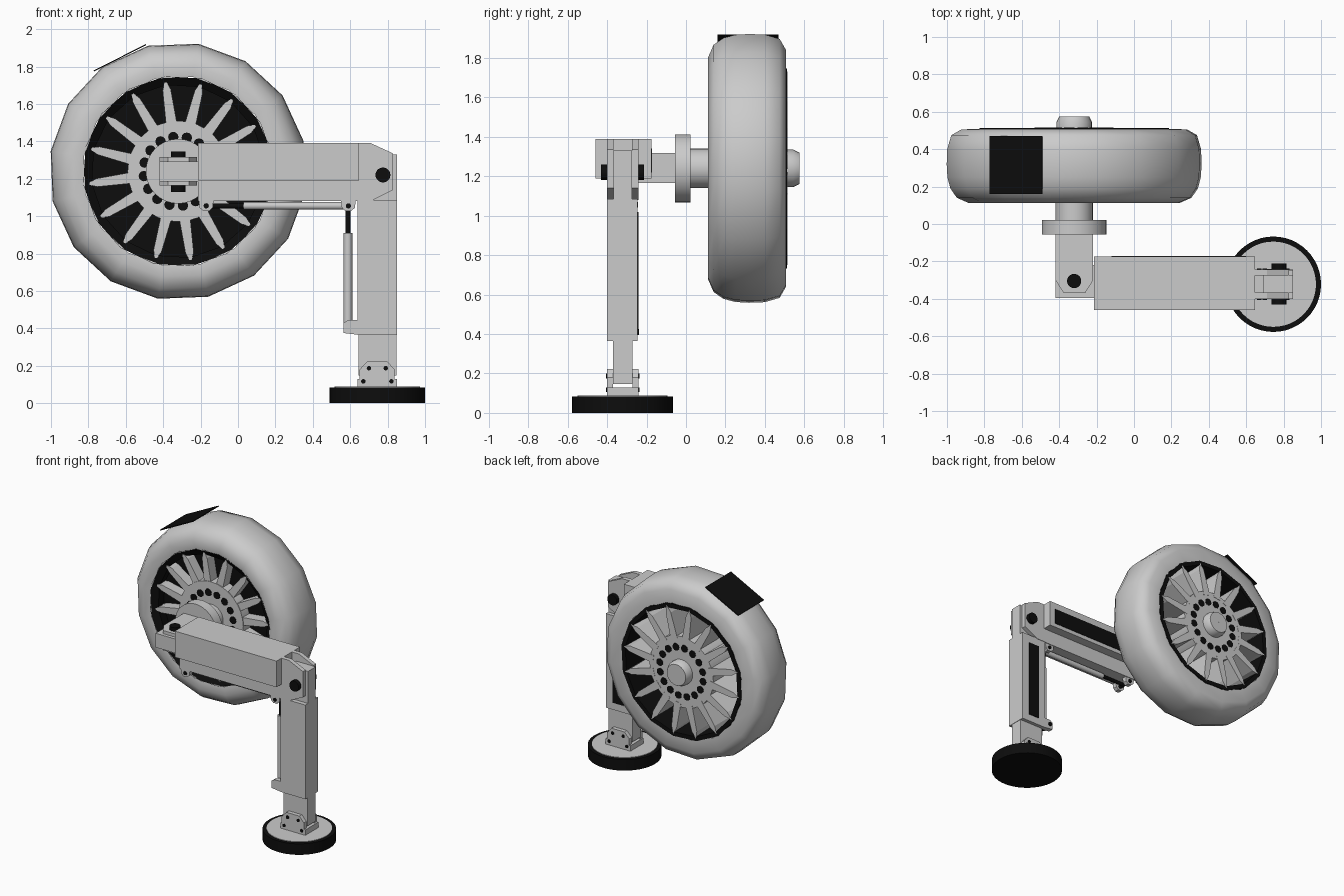
import bpy, bmesh
from math import cos, sin, radians, pi
from mathutils import Vector

if "Cube" in bpy.data.objects:
    bpy.data.objects.remove(bpy.data.objects["Cube"])

black = bpy.data.materials.new("black")
black.diffuse_color = (0.004, 0.004, 0.004, 1)
black.use_nodes = True
black.node_tree.nodes["Principled BSDF"].inputs["Base Color"].default_value = black.diffuse_color
WX, WZ = -0.32, 1.24          # wheel centre
FX, FY = 0.745, -0.322        # foot centre


def finish(name, bm, mat=None, smooth=None):
    bmesh.ops.recalc_face_normals(bm, faces=bm.faces)
    me = bpy.data.meshes.new(name)
    bm.to_mesh(me)
    bm.free()
    ob = bpy.data.objects.new(name, me)
    bpy.context.collection.objects.link(ob)
    if mat:
        me.materials.append(mat)
    if smooth:
        bpy.ops.object.select_all(action='DESELECT')
        ob.select_set(True)
        bpy.context.view_layer.objects.active = ob
        bpy.ops.object.shade_smooth_by_angle(angle=radians(smooth))
    return ob


def place(axis, u, v, w):
    """u, v lie across the axis, w along it."""
    return {'x': (w, u, v), 'y': (u, w, v), 'z': (u, v, w)}[axis]


def add_prism(bm, pts, axis, a, b):
    lo = [bm.verts.new(place(axis, u, v, a)) for u, v in pts]
    hi = [bm.verts.new(place(axis, u, v, b)) for u, v in pts]
    bm.faces.new(lo)
    bm.faces.new(hi[::-1])
    n = len(pts)
    for i in range(n):
        j = (i + 1) % n
        bm.faces.new((lo[i], lo[j], hi[j], hi[i]))


def prism(name, pts, axis, spans, mat=None, smooth=None):
    bm = bmesh.new()
    for a, b in spans:
        add_prism(bm, pts, axis, a, b)
    return finish(name, bm, mat, smooth)


def box(name, x, y, z, mat=None):
    return prism(name, [(x[0], y[0]), (x[1], y[0]), (x[1], y[1]), (x[0], y[1])], 'z', [z], mat)


def circle(u, v, r, n, start=0):
    return [(u + r * cos(radians(start) + 2 * pi * i / n),
             v + r * sin(radians(start) + 2 * pi * i / n)) for i in range(n)]


def rod(name, u, v, r, axis, a, b, mat=None, n=20):
    return prism(name, circle(u, v, r, n), axis, [(a, b)], mat, 40)


def lathe(name, prof, n, start, mat=None, smooth=None):
    """Closed (radius, y) profile swept round the wheel axle."""
    bm = bmesh.new()
    rings = [[bm.verts.new((u, y, v)) for u, v in circle(WX, WZ, r, n, start)] for r, y in prof]
    for k, ring in enumerate(rings):
        nxt = rings[(k + 1) % len(rings)]
        for i in range(n):
            j = (i + 1) % n
            bm.faces.new((ring[i], ring[j], nxt[j], nxt[i]))
    return finish(name, bm, mat, smooth)


# Tyre and rim
lathe("tyre", [(.51, .12), (.57, .112), (.635, .14), (.67, .19), (.686, .25), (.69, .32),
               (.687, .40), (.665, .475), (.61, .506), (.51, .508)], 16, 13.5, None, 50)
lathe("rim_liner", [(.465, .15), (.512, .118), (.512, .513), (.48, .513)], 16, 8, black)
prism("wheel_plate_front", circle(WX, WZ, .48, 16, 8), 'y', [(.22, .235)], black)
prism("wheel_plate_back", circle(WX, WZ, .48, 16, 8), 'y', [(.235, .26)])

# Spokes with pointed tips
bm = bmesh.new()
for k in range(16):
    a = radians(98 + 22.5 * k)
    d, s = Vector((cos(a), sin(a))), Vector((-sin(a), cos(a)))
    shape = [(.24, -.03), (.44, -.022), (.495, 0), (.44, .022), (.24, .03)]
    add_prism(bm, [tuple(Vector((WX, WZ)) + d * r + s * t) for r, t in shape], 'y', .14, .514)
finish("spokes", bm)

# Hub with its rings of bolt holes
rod("hub", WX, WZ, .27, 'y', .135, .512, None, 32)
bm = bmesh.new()
for u, v in circle(WX, WZ, .185, 16, 8):
    add_prism(bm, circle(u, v, .028, 12), 'y', .132, .515)
finish("hub_holes", bm, black)
lathe("hub_cap", [(.001, .50), (.095, .50), (.095, .545), (.08, .575), (.001, .575)], 24, 0, None, 35)

# Dark patch lying on the tread
prism("tread_patch", [(-.49, 1.915), (-.77, 1.773), (-.773, 1.778), (-.493, 1.92)], 'y',
      [(.16, .47)], black)

# Axle, flange and knuckle
rod("axle", WX, WZ, .10, 'y', .0, .14, None, 32)
rod("flange", WX, WZ, .173, 'y', -.055, .022, None, 32)
prism("knuckle", [(-.42, -.05), (-.42, -.30), (-.375, -.37), (-.262, -.37), (-.218, -.30),
                  (-.218, -.05)], 'z', [(1.165, 1.195), (1.285, 1.317)])
box("knuckle_core", (-.42, -.218), (-.20, -.05), (1.165, 1.317))
box("knuckle_tongue", (-.42, -.20), (-.395, -.22), (1.185, 1.293))
rod("knuckle_pin", WX, -.305, .038, 'z', 1.13, 1.345, black)

# Upper arm: wide shell over a narrower beam, ending in a clevis
box("arm_shell", (-.213, .648), (-.46, -.175), (1.19, 1.39))
box("arm_beam", (-.213, .648), (-.40, -.245), (1.08, 1.2))
box("arm_strip", (-.12, .60), (-.18, -.172), (1.22, 1.34), black)
prism("arm_clevis", [(.64, 1.39), (.71, 1.39), (.83, 1.335), (.83, 1.14), (.71, 1.08),
                     (.64, 1.08)], 'y', [(-.40, -.367), (-.275, -.242)])
rod("knee_pin", .775, 1.22, .04, 'y', -.43, -.212, black)

# Lower leg
box("leg_knee", (.69, .85), (-.367, -.275), (1.06, 1.33))
box("leg_shell", (.64, .85), (-.40, -.245), (.365, 1.085))
box("leg_strip", (.70, .79), (-.25, -.240), (.42, 1.02), black)
box("leg_stub", (.643, .847), (-.37, -.272), (.147, .37))

# Ankle plates with bolts, and foot
prism("ankle_plates", [(.65, .08), (.65, .18), (.69, .222), (.80, .222), (.837, .18), (.837, .08)],
      'y', [(-.40, -.37), (-.272, -.242)])
box("ankle_base", (.64, .85), (-.40, -.242), (.08, .13))
bm = bmesh.new()
for u, v in [(.70, .187), (.79, .187), (.67, .117), (.82, .117)]:
    add_prism(bm, circle(u, v, .012, 12), 'y', -.405, -.237)
finish("ankle_bolts", bm, black)
rod("foot_pad", FX, FY, .255, 'z', 0, .084, black, 48)
rod("foot_top", FX, FY, .228, 'z', .05, .088, None, 48)

# Hydraulic cylinders with end lugs
rod("arm_piston", -.322, 1.055, .02, 'x', .03, .59)
rod("arm_piston_rod", -.322, 1.055, .013, 'x', -.17, .04, black)
rod("leg_piston", .588, -.322, .023, 'z', .40, .91)
rod("leg_piston_rod", .588, -.322, .014, 'z', .90, 1.05, black)
for name, x, z in [("arm_lug_inner", -.17, 1.055), ("arm_lug_outer", .59, 1.055)]:
    prism(name, [(x - .04, 1.09), (x - .035, z - .01), (x - .015, z - .028), (x + .015, z - .028),
                 (x + .035, z - .01), (x + .04, 1.09)], 'y', [(-.395, -.36), (-.285, -.25)])
    rod(name + "_pin", x, z, .014, 'y', -.40, -.243, black)
prism("leg_lug", [(.65, .365), (.565, .375), (.565, .43), (.59, .445), (.65, .445)], 'y',
      [(-.40, -.36), (-.285, -.245)])
rod("leg_lug_pin", .59, .41, .016, 'y', -.395, -.238, black)
